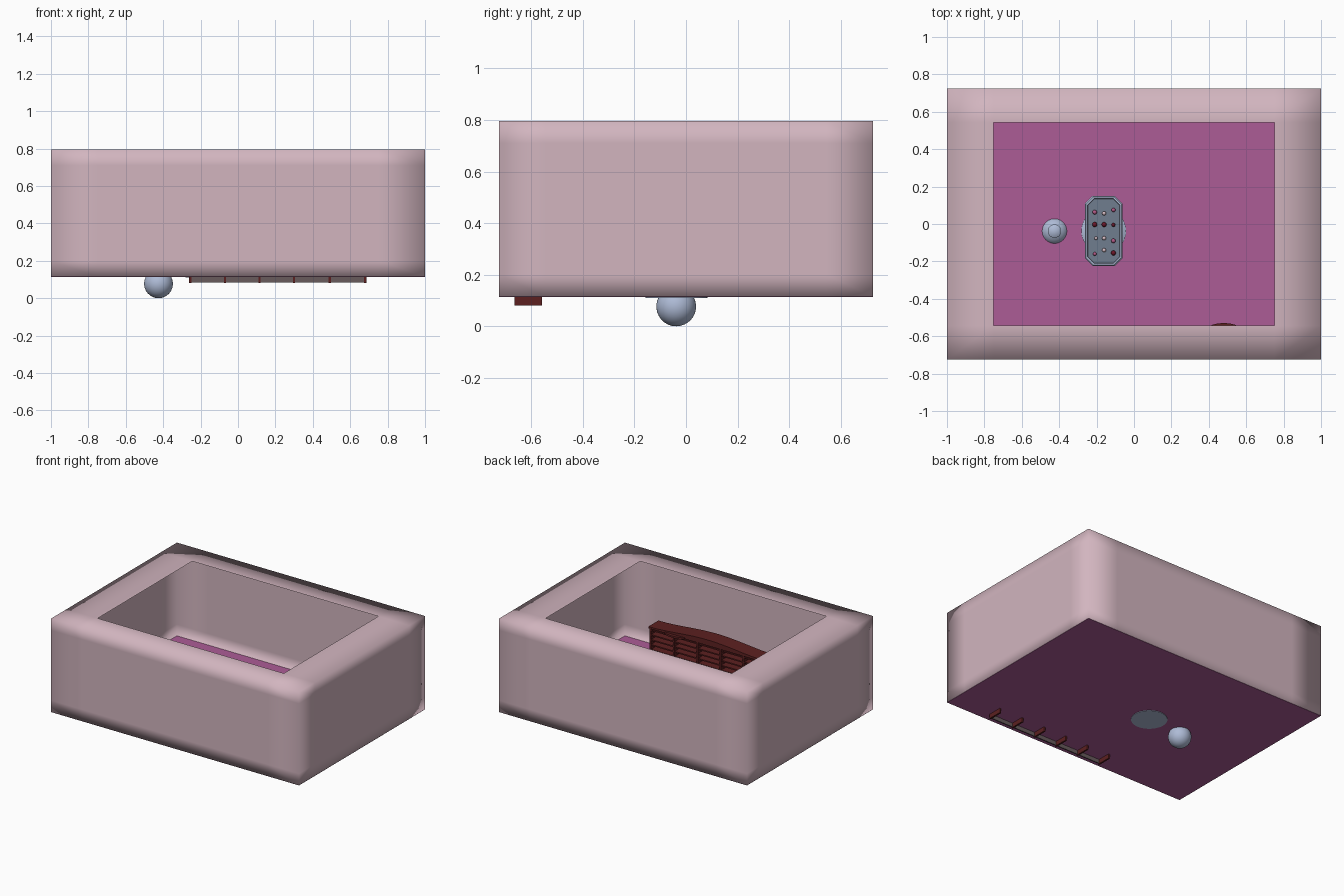
import bpy, bmesh, math
from mathutils import Vector

if "Cube" in bpy.data.objects:
    bpy.data.objects.remove(bpy.data.objects["Cube"])


def srgb(r, g, b):
    def f(c):
        c /= 255
        return c / 12.92 if c <= 0.04045 else ((c + 0.055) / 1.055) ** 2.4
    return (f(r), f(g), f(b), 1)


def mat(name, *rgb):
    m = bpy.data.materials.new(name)
    m.diffuse_color = srgb(*rgb)
    m.use_nodes = True
    m.node_tree.nodes["Principled BSDF"].inputs["Base Color"].default_value = m.diffuse_color
    return m


PINK = mat("dusty pink", 210, 181, 191)
PURPLE = mat("floor purple", 172, 92, 150)
BLUE = mat("pale blue", 174, 187, 214)
SLATE = mat("slate", 112, 125, 143)
WOOD = mat("dark red wood", 92, 32, 32)
GREY = mat("panel grey brown", 105, 91, 92)
RED = mat("bead dark red", 110, 22, 40)
ROSE = mat("bead rose", 178, 90, 135)
PALE = mat("bead pale", 214, 188, 196)


def finish(name, bm, m, smooth=None):
    me = bpy.data.meshes.new(name)
    bmesh.ops.recalc_face_normals(bm, faces=bm.faces)
    bm.to_mesh(me)
    bm.free()
    me.materials.append(m)
    ob = bpy.data.objects.new(name, me)
    bpy.context.collection.objects.link(ob)
    if smooth:
        bpy.context.view_layer.objects.active = ob
        ob.select_set(True)
        bpy.ops.object.shade_smooth_by_angle(angle=math.radians(smooth))
        ob.select_set(False)
    return ob


def add_box(bm, lo, hi):
    vs = bmesh.ops.create_cube(bm, size=1)["verts"]
    for v in vs:
        v.co = Vector([lo[i] + (v.co[i] + 0.5) * (hi[i] - lo[i]) for i in range(3)])


def box(name, lo, hi, m):
    bm = bmesh.new()
    add_box(bm, lo, hi)
    return finish(name, bm, m)


def prism(name, pts, axis, a, b, m):
    """Extrude a 2D outline along y or z from a to b."""
    bm = bmesh.new()
    to3 = (lambda p, t: (p[0], t, p[1])) if axis == "y" else (lambda p, t: (p[0], p[1], t))
    lo = [bm.verts.new(to3(p, a)) for p in pts]
    hi = [bm.verts.new(to3(p, b)) for p in pts]
    bm.faces.new(lo)
    bm.faces.new(hi)
    n = len(pts)
    for i in range(n):
        bm.faces.new((lo[i], lo[(i + 1) % n], hi[(i + 1) % n], hi[i]))
    return finish(name, bm, m)


def lathe(name, profile, x, y, m, seg=40):
    bm = bmesh.new()
    vs = [bm.verts.new((r, 0, z)) for r, z in profile]
    es = [bm.edges.new(e) for e in zip(vs, vs[1:])]
    bmesh.ops.spin(bm, geom=vs + es, cent=(0, 0, 0), axis=(0, 0, 1),
                   angle=math.tau, steps=seg)
    bmesh.ops.remove_doubles(bm, verts=bm.verts, dist=1e-5)
    bmesh.ops.translate(bm, verts=bm.verts, vec=(x, y, 0))
    return finish(name, bm, m, 40)


# room shell: thin box with support cuts, smooth shaded, open in the top middle
X, Y, Z0, Z1 = 1.0, 0.725, 0.115, 0.795
bm = bmesh.new()
add_box(bm, (-X, -Y, Z0), (X, Y, Z1))
zm, zh = (Z0 + Z1) / 2, (Z1 - Z0) / 2
for s in (-0.75, 0.75):
    for co, no in (((s * X, 0, 0), (1, 0, 0)), ((0, s * Y, 0), (0, 1, 0)),
                   ((0, 0, zm + s * zh), (0, 0, 1))):
        bmesh.ops.bisect_plane(bm, geom=bm.verts[:] + bm.edges[:] + bm.faces[:],
                               plane_co=co, plane_no=no)
hole = [f for f in bm.faces
        if (f.calc_center_median() - Vector((0, 0, Z1))).length < 0.01]
bmesh.ops.delete(bm, geom=hole, context="FACES")
finish("room_shell", bm, PINK, 180)

# floor
box("floor", (-0.999, -0.724, 0.1135), (0.999, 0.724, 0.1165), PURPLE)

# bookcase: uprights, shelves, back panel, arched top
xs = [-0.255, -0.07, 0.115, 0.30, 0.49, 0.68]
bm = bmesh.new()
for x in xs:
    add_box(bm, (x - 0.006, -0.665, 0.081), (x + 0.006, -0.558, 0.325))
for i in range(6):
    z = 0.122 + i * 0.036
    add_box(bm, (xs[0], -0.66, z), (xs[-1], -0.562, z + 0.009))
finish("bookcase_frame", bm, WOOD)
box("bookcase_back", (xs[0], -0.663, 0.085), (xs[-1], -0.655, 0.32), GREY)
n = 24
top = [(-0.265, 0.32), (0.69, 0.32)]
for i in range(n + 1):
    t = i / n
    top.append((0.69 - 0.955 * t, 0.332 + 0.03 * math.sin(math.pi * t) ** 2))
prism("bookcase_top", top, "y", -0.668, -0.553, WOOD)
bulge = [(0.48 + 0.08 * math.cos(math.pi * i / 16), -0.556 + 0.026 * math.sin(math.pi * i / 16))
         for i in range(17)]
prism("bookcase_bulge", bulge, "z", 0.315, 0.328, WOOD)

# pedestal of the game table
TX, TY = -0.162, -0.037
lathe("table_pedestal", [(0, 0.11), (0.12, 0.11), (0.12, 0.125), (0.1, 0.135), (0.04, 0.15),
                         (0.03, 0.2), (0.04, 0.25), (0.08, 0.272), (0, 0.272)], TX, TY, BLUE)


# tray: chamfered rim around a slate bed
def octagon(hx, hy, c):
    return [(TX + sx * a, TY + sy * b) for sx, sy, a, b in (
        (1, -1, hx, hy - c), (1, 1, hx, hy - c), (1, 1, hx - c, hy), (-1, 1, hx - c, hy),
        (-1, 1, hx, hy - c), (-1, -1, hx, hy - c), (-1, -1, hx - c, hy), (1, -1, hx - c, hy))]


bm = bmesh.new()
rings = [[bm.verts.new((x, y, z)) for x, y in octagon(hx, hy, c)]
         for hx, hy, c, z in ((0.088, 0.175, 0.035, 0.265), (0.1, 0.187, 0.04, 0.285),
                              (0.1, 0.187, 0.04, 0.3), (0.094, 0.181, 0.038, 0.306),
                              (0.086, 0.173, 0.035, 0.306), (0.084, 0.171, 0.034, 0.28))]
bm.faces.new(rings[0])
for a, b in zip(rings, rings[1:]):
    for i in range(8):
        bm.faces.new((a[i], a[(i + 1) % 8], b[(i + 1) % 8], b[i]))
finish("table_tray", bm, BLUE)
prism("tray_bed", octagon(0.0845, 0.1715, 0.034), "z", 0.272, 0.29, SLATE)

# beads on the tray
beads = [(-0.21, 0.063, 0.012, ROSE), (-0.16, 0.057, 0.011, PALE), (-0.11, 0.075, 0.011, ROSE),
         (-0.21, -0.003, 0.013, RED), (-0.16, -0.003, 0.013, RED), (-0.11, -0.005, 0.010, RED),
         (-0.203, -0.076, 0.009, PALE), (-0.16, -0.076, 0.011, PALE), (-0.11, -0.09, 0.012, ROSE),
         (-0.21, -0.16, 0.010, ROSE), (-0.16, -0.14, 0.011, PALE), (-0.11, -0.155, 0.013, RED)]
for i, (x, y, r, m) in enumerate(beads):
    bm = bmesh.new()
    bmesh.ops.create_uvsphere(bm, u_segments=16, v_segments=10, radius=r)
    bmesh.ops.translate(bm, verts=bm.verts, vec=(x, y, 0.29 + r * 0.8))
    finish(f"bead_{i + 1}", bm, m, 60)

# round stool: ball base with a neck and small cap
ball = [(0.077 * math.sin(a), 0.077 - 0.077 * math.cos(a))
        for a in [math.radians(d) for d in range(0, 157, 12)]]
lathe("ball_stool", ball + [(0.026, 0.165), (0.024, 0.185), (0.036, 0.198), (0.036, 0.21),
                            (0.02, 0.22), (0, 0.222)], -0.425, -0.038, BLUE)
